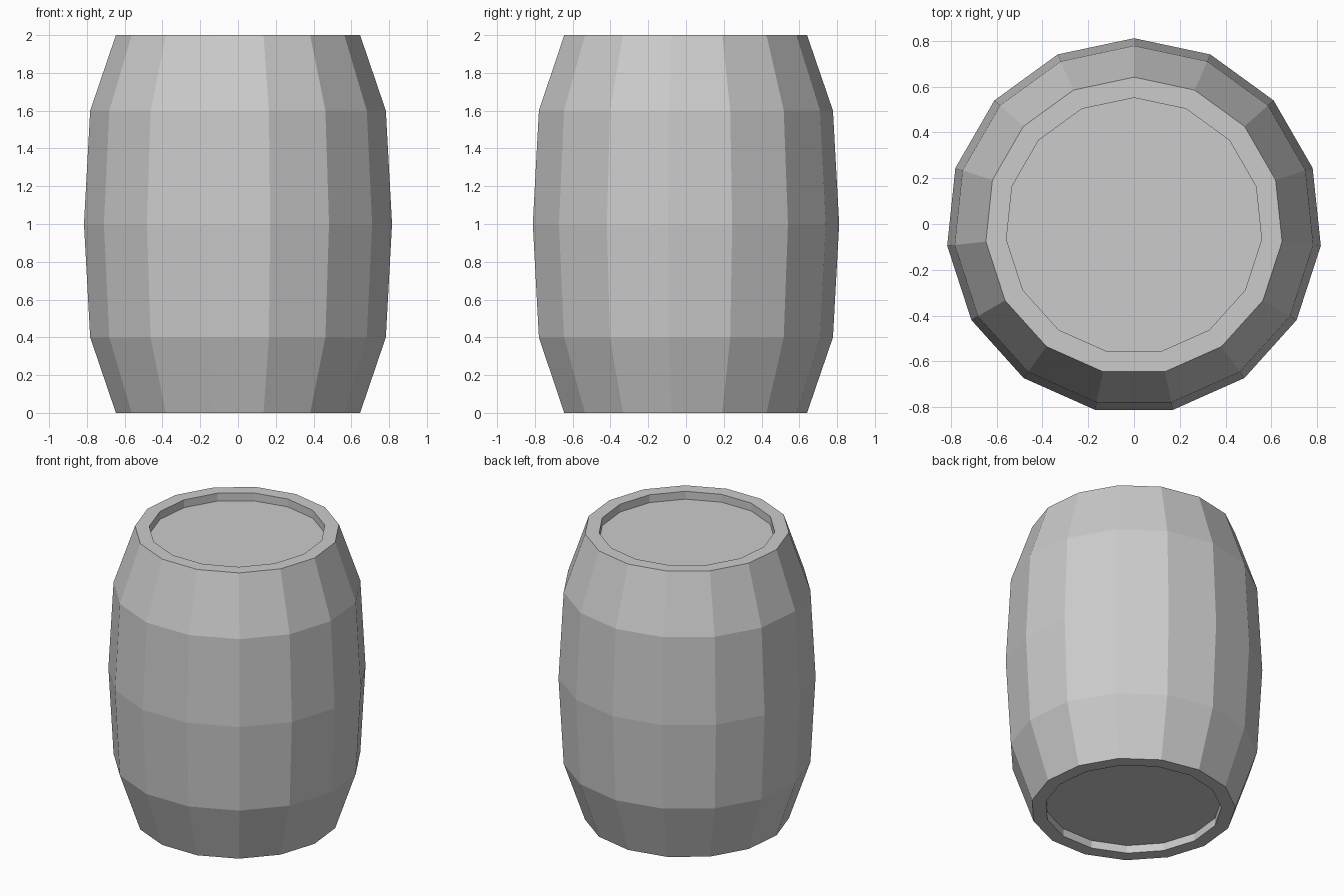
import bpy, bmesh
from math import sin, cos, radians

if "Cube" in bpy.data.objects:
    bpy.data.objects.remove(bpy.data.objects["Cube"])

SIDES = 15
Y_OFF = -0.009  # an odd-sided ring is not symmetric front to back
# barrel profile (radius, z): lower recess, rim, bulging staves, rim, upper recess
PROFILE = [(0.56, 0.055), (0.56, 0), (0.65, 0), (0.787, 0.4), (0.82, 1.0),
           (0.787, 1.6), (0.65, 2.0), (0.56, 2.0), (0.56, 1.945)]

bm = bmesh.new()
rings = []
for r, z in PROFILE:
    angles = [radians(90 + i * 360 / SIDES) for i in range(SIDES)]
    rings.append([bm.verts.new((r * cos(a), r * sin(a) + Y_OFF, z)) for a in angles])

# walls between neighbouring rings
for lo, hi in zip(rings, rings[1:]):
    for i in range(SIDES):
        j = (i + 1) % SIDES
        bm.faces.new((lo[i], lo[j], hi[j], hi[i]))

# sunken lid and base
bm.faces.new(rings[0][::-1])
bm.faces.new(rings[-1])
bmesh.ops.recalc_face_normals(bm, faces=bm.faces[:])

mesh = bpy.data.meshes.new("barrel")
bm.to_mesh(mesh)
bm.free()
bpy.context.collection.objects.link(bpy.data.objects.new("barrel", mesh))
